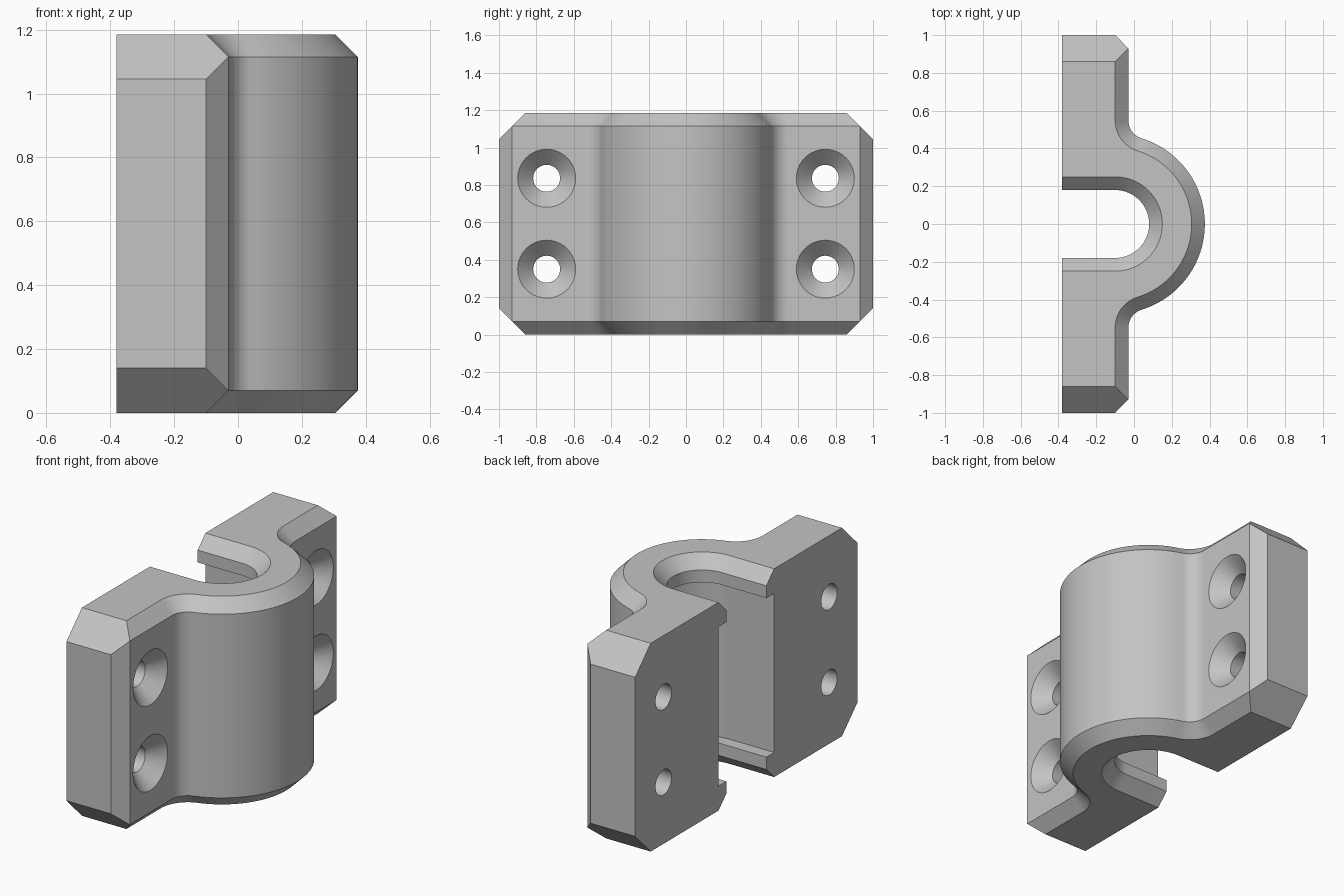
import bpy, bmesh
from math import sin, cos, pi, sqrt, atan2

if "Cube" in bpy.data.objects:
    bpy.data.objects.remove(bpy.data.objects["Cube"], do_unlink=True)

# Main sizes
HEIGHT = 1.185
BACK, PLATE = -0.38, -0.03      # back and front planes of the flanges
CX, R = -0.10, 0.475            # saddle arc centre and radius
FILLET, CH = 0.10, 0.07         # root fillet and edge chamfer

grey = bpy.data.materials.new("plain_grey")
grey.use_nodes = True
grey.diffuse_color = (0.55, 0.55, 0.55, 1)
grey.node_tree.nodes["Principled BSDF"].inputs["Base Color"].default_value = (0.55, 0.55, 0.55, 1)


def loft(name, rings):
    """Closed solid skinned through rings that share one point count."""
    bm = bmesh.new()
    rows = [[bm.verts.new(p) for p in ring] for ring in rings]
    n = len(rows[0])
    for a, b in zip(rows, rows[1:]):
        for i in range(n):
            j = (i + 1) % n
            bm.faces.new((a[i], a[j], b[j], b[i]))
    bm.faces.new(rows[0][::-1])
    bm.faces.new(rows[-1])
    bmesh.ops.remove_doubles(bm, verts=bm.verts, dist=1e-5)
    bmesh.ops.recalc_face_normals(bm, faces=bm.faces)
    mesh = bpy.data.meshes.new(name)
    bm.to_mesh(mesh)
    bm.free()
    mesh.materials.append(grey)
    obj = bpy.data.objects.new(name, mesh)
    bpy.context.collection.objects.link(obj)
    return obj


def arc(cx, cy, r, a0, a1, steps):
    return [(cx + r * cos(a0 + (a1 - a0) * i / steps),
             cy + r * sin(a0 + (a1 - a0) * i / steps)) for i in range(steps + 1)]


def body_ring(z, inset, end, shoulder_x, shoulder_y):
    """Saddle outline: flange end, root fillet and big arc, mirrored in y."""
    fx = PLATE + FILLET
    fy = sqrt((R + FILLET) ** 2 - (fx - CX) ** 2)
    tangent = atan2(fy, fx - CX)
    half = [(BACK, end), (shoulder_x, end), (PLATE - inset, shoulder_y)]
    half += arc(fx, fy, FILLET + inset, pi, pi + tangent, 12)
    half += arc(CX, 0, R - inset, tangent, 0, 28)[1:]
    outline = half + [(x, -y) for x, y in half[-2::-1]]
    return [(x, y, z) for x, y in outline]


def slot_ring(z, r):
    outline = [(-0.6, r)] + arc(CX, 0, r, pi / 2, -pi / 2, 40) + [(-0.6, -r)]
    return [(x, y, z) for x, y in outline]


def cut(target, cutter):
    mod = target.modifiers.new("cut", "BOOLEAN")
    mod.operation, mod.solver, mod.object = "DIFFERENCE", "EXACT", cutter
    bpy.context.view_layer.objects.active = target
    bpy.ops.object.modifier_apply(modifier=mod.name)
    bpy.data.objects.remove(cutter, do_unlink=True)


# Saddle clamp body with chamfered rims and clipped flange corners
tip = (CH, 1 - 2 * CH, PLATE - CH, 1 - 2 * CH)
rim = (0, 1 - CH, PLATE, 1 - CH)
side = (0, 1, PLATE - CH, 1 - CH)
body = loft("saddle_clamp", [
    body_ring(0, *tip), body_ring(CH, *rim), body_ring(2 * CH, *side),
    body_ring(HEIGHT - 2 * CH, *side), body_ring(HEIGHT - CH, *rim),
    body_ring(HEIGHT, *tip)])

# Channel: flared mouths, narrow lips, wider pocket between them
narrow, wide, over = 0.18, 0.25, 0.02
lower = [(-over, wide + over), (CH, narrow), (2 * CH, narrow), (2 * CH, wide)]
upper = [(HEIGHT - z, r) for z, r in reversed(lower)]
cut(body, loft("channel_cutter", [slot_ring(z, r) for z, r in lower + upper]))

# Four countersunk screw holes
for y in (-0.745, 0.745):
    for z in (0.35, 0.836):
        profile = [(-0.5, 0.072), (PLATE - 0.083, 0.072), (PLATE, 0.155), (0.03, 0.155)]
        rings = [[(x, py, pz) for py, pz in arc(y, z, r, 0, 2 * pi, 40)[:-1]]
                 for x, r in profile]
        cut(body, loft("screw_hole_cutter", rings))

# Smooth curves, crisp chamfers
bpy.ops.object.select_all(action="DESELECT")
body.select_set(True)
bpy.context.view_layer.objects.active = body
bpy.ops.object.shade_smooth_by_angle(angle=pi / 6)
